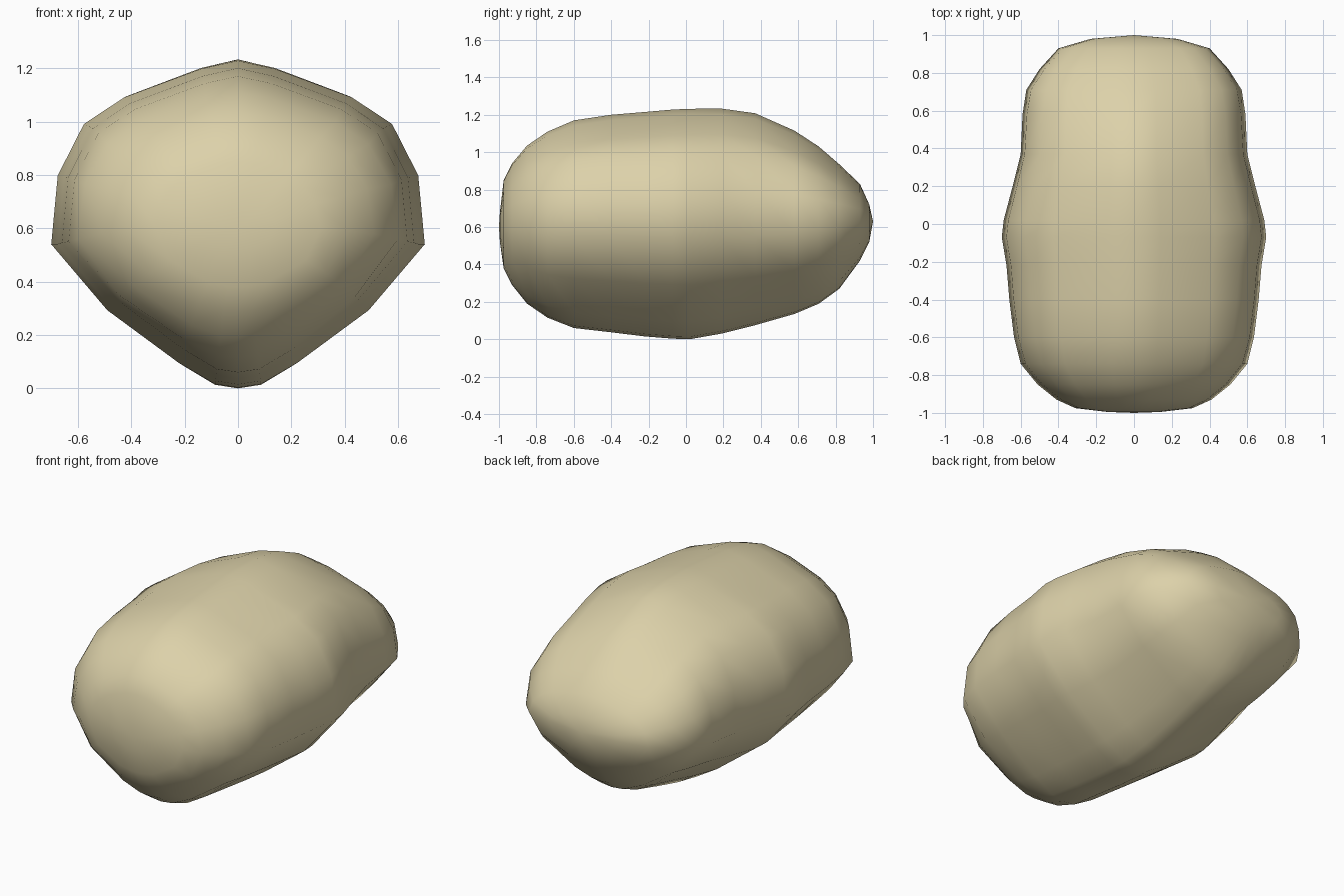
import bpy, bmesh, math

# Stations along the body: y, half width, bottom z, widest z, top z, roundness of section
stations = [
    (-0.995, 0.14, 0.52, 0.60, 0.68, 1.0),
    (-0.975, 0.31, 0.38, 0.60, 0.85, 0.9),
    (-0.93, 0.41, 0.29, 0.59, 0.94, 0.8),
    (-0.85, 0.51, 0.19, 0.58, 1.035, 0.5),
    (-0.74, 0.60, 0.115, 0.56, 1.11, 0.25),
    (-0.60, 0.635, 0.06, 0.55, 1.17, 0.0),
    (-0.40, 0.66, 0.037, 0.545, 1.20, 0.0),
    (-0.22, 0.675, 0.015, 0.54, 1.215, 0.0),
    (-0.07, 0.70, 0.003, 0.54, 1.228, 0.0),
    (0.02, 0.69, 0.0, 0.54, 1.232, 0.0),
    (0.19, 0.645, 0.03, 0.545, 1.233, 0.0),
    (0.37, 0.60, 0.075, 0.55, 1.208, 0.0),
    (0.58, 0.59, 0.135, 0.57, 1.115, 0.1),
    (0.71, 0.57, 0.19, 0.58, 1.03, 0.25),
    (0.82, 0.50, 0.27, 0.60, 0.935, 0.5),
    (0.93, 0.40, 0.42, 0.62, 0.83, 0.8),
    (0.98, 0.23, 0.52, 0.63, 0.72, 1.0),
]

# Half section, top to bottom: x fraction, z fraction (+1 top, 0 widest, -1 bottom)
half = [(0, 1), (0.2, 0.955), (0.61, 0.80), (0.825, 0.655), (0.965, 0.375),
        (1, 0), (0.70, -0.46), (0.32, -0.825), (0.125, -0.975), (0, -1)]
loop = half + [(-x, z) for x, z in half[-2:0:-1]]


def section(y, w, zb, zm, zt, r):
    """One closed ring, blended between the keeled section and an ellipse."""
    pts = []
    for fx, fz in loop:
        a = math.atan2(fz, fx)
        x = fx * (1 - r) + math.cos(a) * r
        z = fz * (1 - r) + math.sin(a) * r
        pts.append((x * w, y, zm + z * ((zt - zm) if z > 0 else (zm - zb))))
    return pts


# Loft the rings and close both ends
bm = bmesh.new()
rings = [[bm.verts.new(p) for p in section(*s)] for s in stations]
n = len(loop)
for a, b in zip(rings, rings[1:]):
    for i in range(n):
        j = (i + 1) % n
        bm.faces.new((a[i], a[j], b[j], b[i]))
for ring, y, z in ((rings[0], -1.0, 0.60), (rings[-1], 1.0, 0.63)):
    tip = bm.verts.new((0, y, z))
    for i in range(n):
        bm.faces.new((ring[i], ring[(i + 1) % n], tip))
bmesh.ops.recalc_face_normals(bm, faces=bm.faces[:])
for f in bm.faces:
    f.smooth = True

mesh = bpy.data.meshes.new("potato_body")
bm.to_mesh(mesh)
bm.free()
body = bpy.data.objects.new("potato_body", mesh)
bpy.context.collection.objects.link(body)

# Pale tan skin
skin = bpy.data.materials.new("tan_skin")
skin.diffuse_color = (0.72, 0.64, 0.40, 1)
mesh.materials.append(skin)
